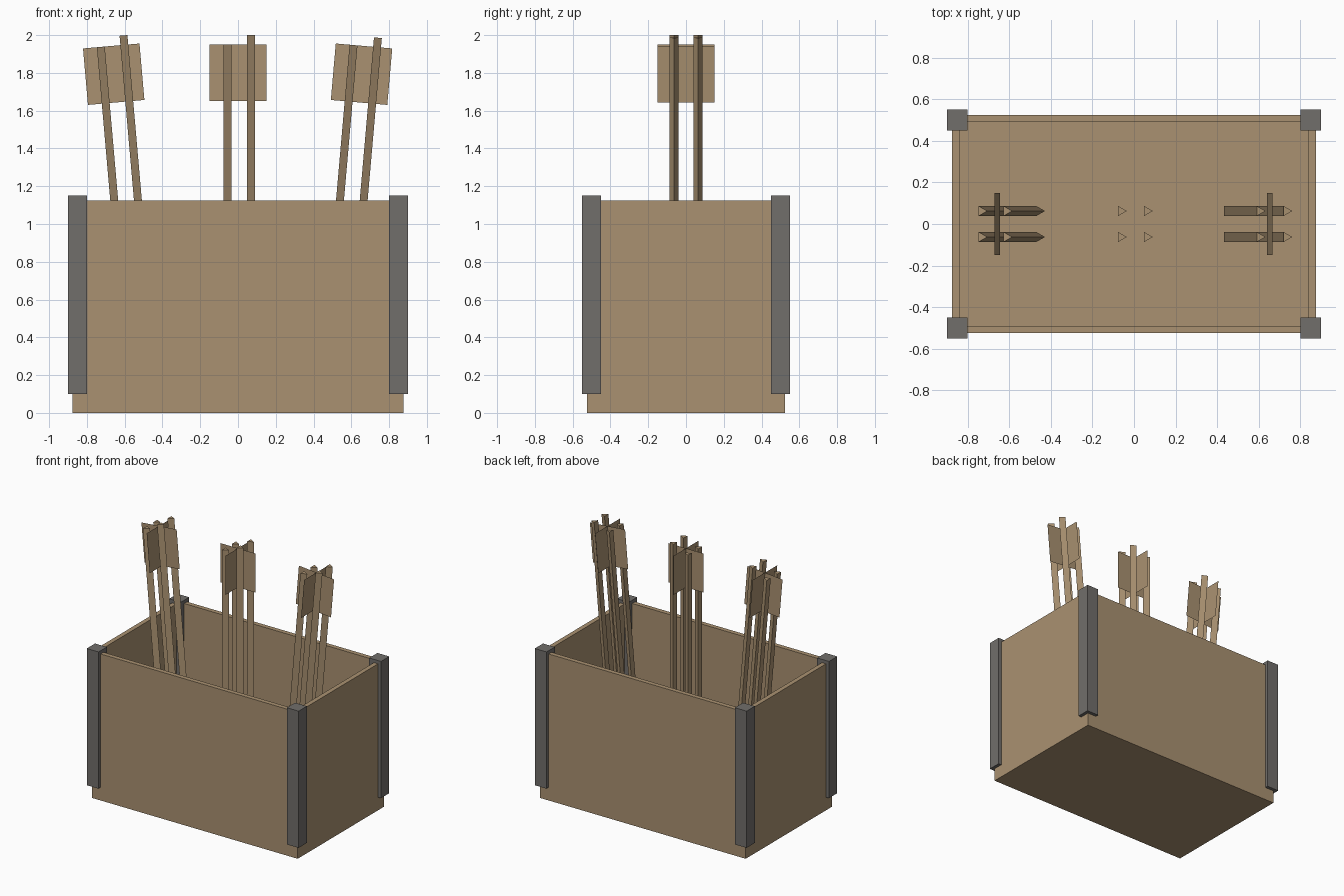
import bpy, bmesh
from math import radians
from mathutils import Matrix, Vector

cube = bpy.data.objects.get("Cube")
if cube:
    bpy.data.objects.remove(cube, do_unlink=True)


def material(name, rgb):
    mat = bpy.data.materials.new(name)
    mat.use_nodes = True
    mat.diffuse_color = (*rgb, 1)
    mat.node_tree.nodes["Principled BSDF"].inputs["Base Color"].default_value = (*rgb, 1)
    return mat


wood = material("wood", (0.40, 0.285, 0.165))
iron = material("grey iron", (0.165, 0.156, 0.147))


def finish(name, bm, mat, matrix=Matrix()):
    mesh = bpy.data.meshes.new(name)
    bm.to_mesh(mesh)
    bm.free()
    mesh.materials.append(mat)
    obj = bpy.data.objects.new(name, mesh)
    obj.matrix_world = matrix
    bpy.context.collection.objects.link(obj)
    return obj


def block(size, centre):
    bm = bmesh.new()
    bmesh.ops.create_cube(bm, size=1, matrix=Matrix.Translation(centre) @ Matrix.Diagonal((*size, 1)))
    return bm


# Open crate: inset the top face for the rim, then sink it to the floor
WALL, HEIGHT = 0.05, 1.125
bm = block((1.75, 1.05, HEIGHT), (0, 0, HEIGHT / 2))
top = max(bm.faces, key=lambda f: f.calc_center_median().z)
bmesh.ops.inset_region(bm, faces=[top], thickness=WALL)
cavity = bmesh.ops.extrude_discrete_faces(bm, faces=[top])["faces"][0]
bmesh.ops.translate(bm, verts=cavity.verts, vec=(0, 0, WALL - HEIGHT))
bmesh.ops.recalc_face_normals(bm, faces=bm.faces)
finish("crate", bm, wood)

# Corner posts
for sx, side in ((-1, "right"), (1, "left")):
    for sy, end in ((-1, "front"), (1, "back")):
        post = block((0.1, 0.1, 1.05), (sx * 0.85, sy * 0.5, 0.625))
        finish(f"corner_post_{end}_{side}", post, iron)


def arrow_bundle(name, position, lean):
    """Four three-sided shafts and crossed vanes, centred on the vanes."""
    frame = Matrix.Translation(position) @ Matrix.Rotation(radians(lean), 4, "Y")
    # Shafts, the +x pair standing slightly higher
    bm = bmesh.new()
    for x, z in ((-0.0625, -0.75), (0.0625, -0.7)):
        for y in (-0.0625, 0.0625):
            ring = Matrix.Translation((x, y, z)) @ Matrix.Rotation(radians(-90), 4, "Z")
            made = bmesh.ops.create_cone(bm, cap_ends=True, segments=3, radius1=0.0278,
                                         radius2=0.0278, depth=1.8, matrix=ring)
            # Point one edge of the triangle towards +x
            tip = max(made["verts"], key=lambda v: (v.co.xy - Vector((x, y))).x)
            angle = (tip.co.xy - Vector((x, y))).angle_signed(Vector((1, 0)))
            bmesh.ops.rotate(bm, verts=made["verts"], cent=(x, y, 0),
                             matrix=Matrix.Rotation(-angle, 3, "Z"))
    finish(f"{name}_shafts", bm, wood, frame)
    # Crossed flat vanes
    bm = bmesh.new()
    for axis in "XY":
        bmesh.ops.create_grid(bm, x_segments=1, y_segments=1, size=0.15,
                              matrix=Matrix.Rotation(radians(90), 4, axis))
    finish(f"{name}_vanes", bm, wood, frame)


arrow_bundle("right_arrows", (-0.658, 0, 1.793), -5)
arrow_bundle("middle_arrows", (0, 0, 1.8), 0)
arrow_bundle("left_arrows", (0.654, 0, 1.793), 5)
